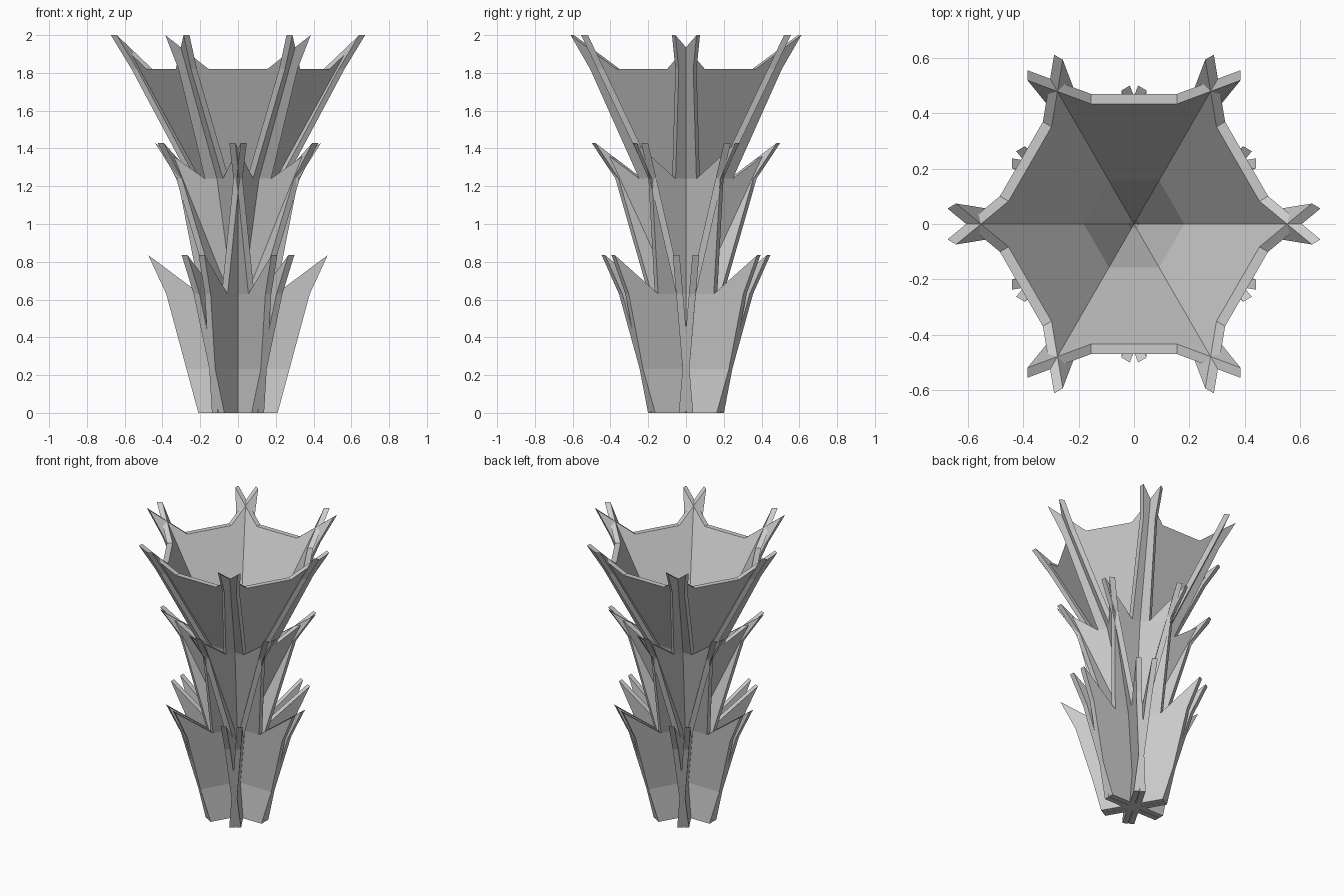
import bpy, bmesh, math
from mathutils import Matrix, Vector

if "Cube" in bpy.data.objects:
    bpy.data.objects.remove(bpy.data.objects["Cube"])

THICK = 0.036
# Each tier: base (half width, z, outward offset), shoulder (half width, z),
# spike tip (half width, z, outward offset), half width of the notch between spikes
TIERS = [
    ((0.21, 0.0, -0.002), (0.38, 0.63), (0.475, 0.835, 0.07), 0.20),
    ((0.20, 0.63, 0.052), (0.32, 1.24), (0.44, 1.43, 0.237), 0.175),
    ((0.175, 1.24, 0.193), (0.315, 1.82), (0.385, 2.0, 0.555), 0.155),
]


def plank_mesh():
    """One tall plank: three flat tiers, each ending in a pair of spikes."""
    bm = bmesh.new()
    shared = None
    for i, (base, shoulder, tip, notch) in enumerate(TIERS):
        # exact end of the tier, so that it joins the next one
        if i < 2:
            n1 = TIERS[i + 1][0][2]
        else:
            t = (shoulder[1] - base[1]) / (tip[1] - base[1])
            n1 = base[2] + (tip[2] - base[2]) * t

        def v(u, z, n):
            return bm.verts.new((u, -n, z))

        if shared is None:
            shared = (v(-base[0], base[1], base[2]), v(base[0], base[1], base[2]))
        z1 = shoulder[1]
        right = [v(shoulder[0], z1, n1), v(*tip), v(notch, z1, n1)]
        left = [v(-notch, z1, n1), v(-tip[0], tip[1], tip[2]), v(-shoulder[0], z1, n1)]
        bm.faces.new([shared[0], shared[1]] + right + left)
        shared = (left[0], right[2])
    # thickness towards the axis
    front = bm.faces[:]
    ext = bmesh.ops.extrude_face_region(bm, geom=front, use_keep_orig=True)
    verts = [g for g in ext["geom"] if isinstance(g, bmesh.types.BMVert)]
    bmesh.ops.translate(bm, verts=verts, vec=Vector((0, THICK, 0)))
    bmesh.ops.recalc_face_normals(bm, faces=bm.faces[:])
    me = bpy.data.meshes.new("spiked_plank")
    bm.to_mesh(me)
    bm.free()
    return me


# Six planks around the axis, crossing each other near the foot
mesh = plank_mesh()
for k in range(6):
    plank = bpy.data.objects.new(f"spiked_plank_{k + 1}", mesh)
    plank.matrix_world = Matrix.Rotation(math.radians(60 * k), 4, 'Z')
    bpy.context.collection.objects.link(plank)
